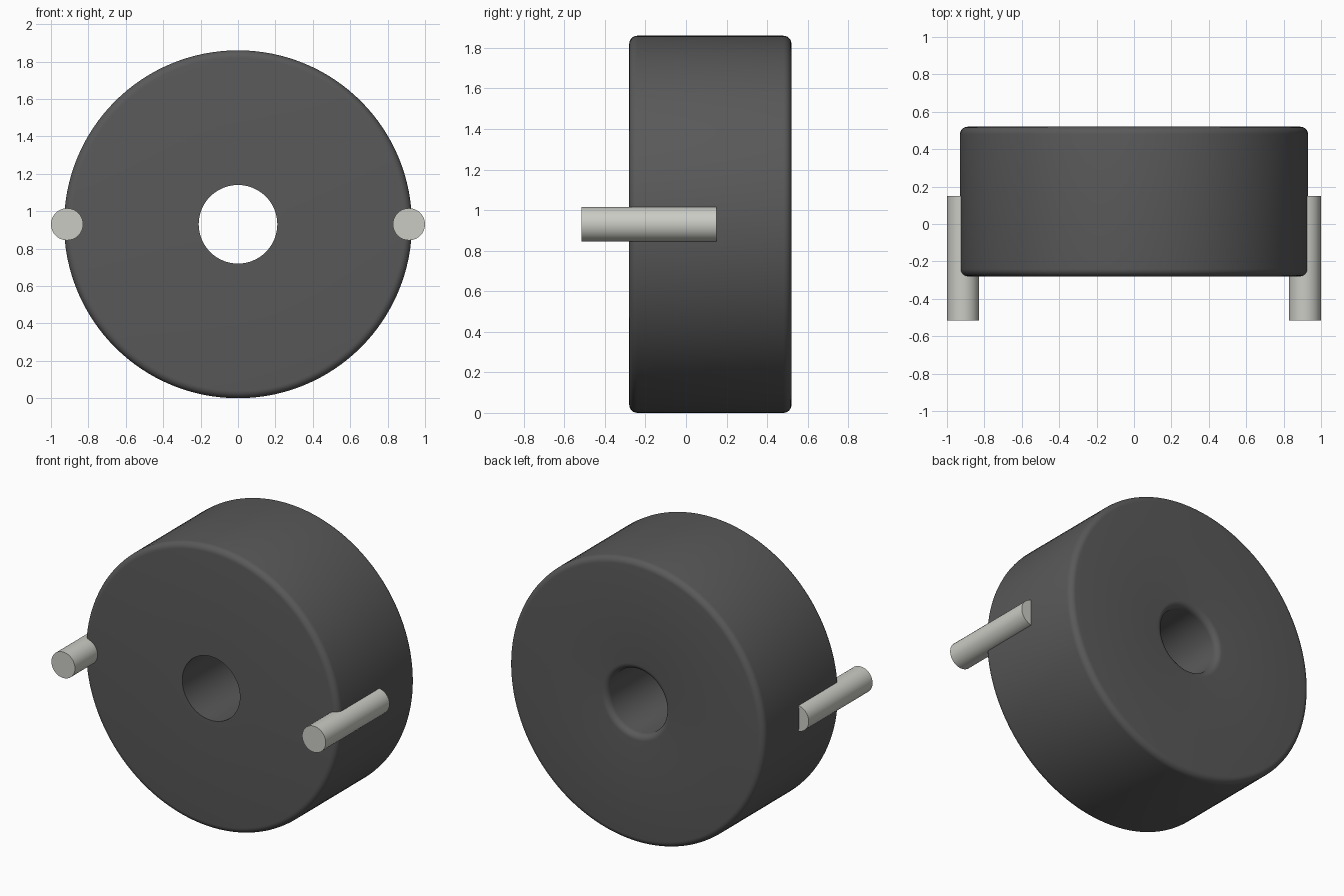
import bpy, bmesh
from math import sin, cos, pi, radians

if "Cube" in bpy.data.objects:
    bpy.data.objects.remove(bpy.data.objects["Cube"])

R, HOLE, FRONT, BACK, CZ, F = 0.93, 0.21, -0.28, 0.52, 0.93, 0.04


def material(name, rgb):
    m = bpy.data.materials.new(name)
    m.diffuse_color = (*rgb, 1)
    m.use_nodes = True
    m.node_tree.nodes["Principled BSDF"].inputs["Base Color"].default_value = m.diffuse_color
    return m


def lathe(name, profile, segments, centre, mat):
    """Revolve a closed or axis-ended (radius, y) profile around the y axis."""
    bm = bmesh.new()
    rings = []
    for r, y in profile:
        rings.append([bm.verts.new((r * cos(2 * pi * i / segments), y,
                                    r * sin(2 * pi * i / segments)))
                      for i in range(segments)])
    closed = len(rings) > 2
    for k in range(len(rings) if closed else len(rings) - 1):
        a, b = rings[k], rings[(k + 1) % len(rings)]
        for i in range(segments):
            j = (i + 1) % segments
            bm.faces.new((a[i], a[j], b[j], b[i]))
    if not closed:  # flat end caps
        for ring in rings:
            bm.faces.new(ring)
    bmesh.ops.recalc_face_normals(bm, faces=bm.faces)
    me = bpy.data.meshes.new(name)
    bm.to_mesh(me)
    bm.free()
    me.materials.append(mat)
    ob = bpy.data.objects.new(name, me)
    ob.location = centre
    bpy.context.collection.objects.link(ob)
    bpy.ops.object.select_all(action='DESELECT')
    ob.select_set(True)
    bpy.context.view_layer.objects.active = ob
    bpy.ops.object.shade_smooth_by_angle(angle=radians(30))
    return ob


def fillet(r, y, start, n=6):
    return [(r + F * cos(start + pi / 2 * i / n), y + F * sin(start + pi / 2 * i / n))
            for i in range(n + 1)]


# Round housing: filleted rims, sharp front hole edge, rounded back hole edge
profile = [(HOLE, FRONT)]
profile += fillet(R - F, FRONT + F, -pi / 2)
profile += fillet(R - F, BACK - F, 0)
profile += fillet(HOLE + F, BACK - F, pi / 2)
lathe("housing", profile, 128, (0, 0, CZ), material("dark_plastic", (0.1, 0.1, 0.1)))

# Two contact pins embedded in the sides
metal = material("pin_metal", (0.6, 0.6, 0.56))
for side, x in (("left", -0.914), ("right", 0.914)):
    lathe("pin_" + side, [(0.086, -0.515), (0.086, 0.15)], 32, (x, 0, CZ), metal)
